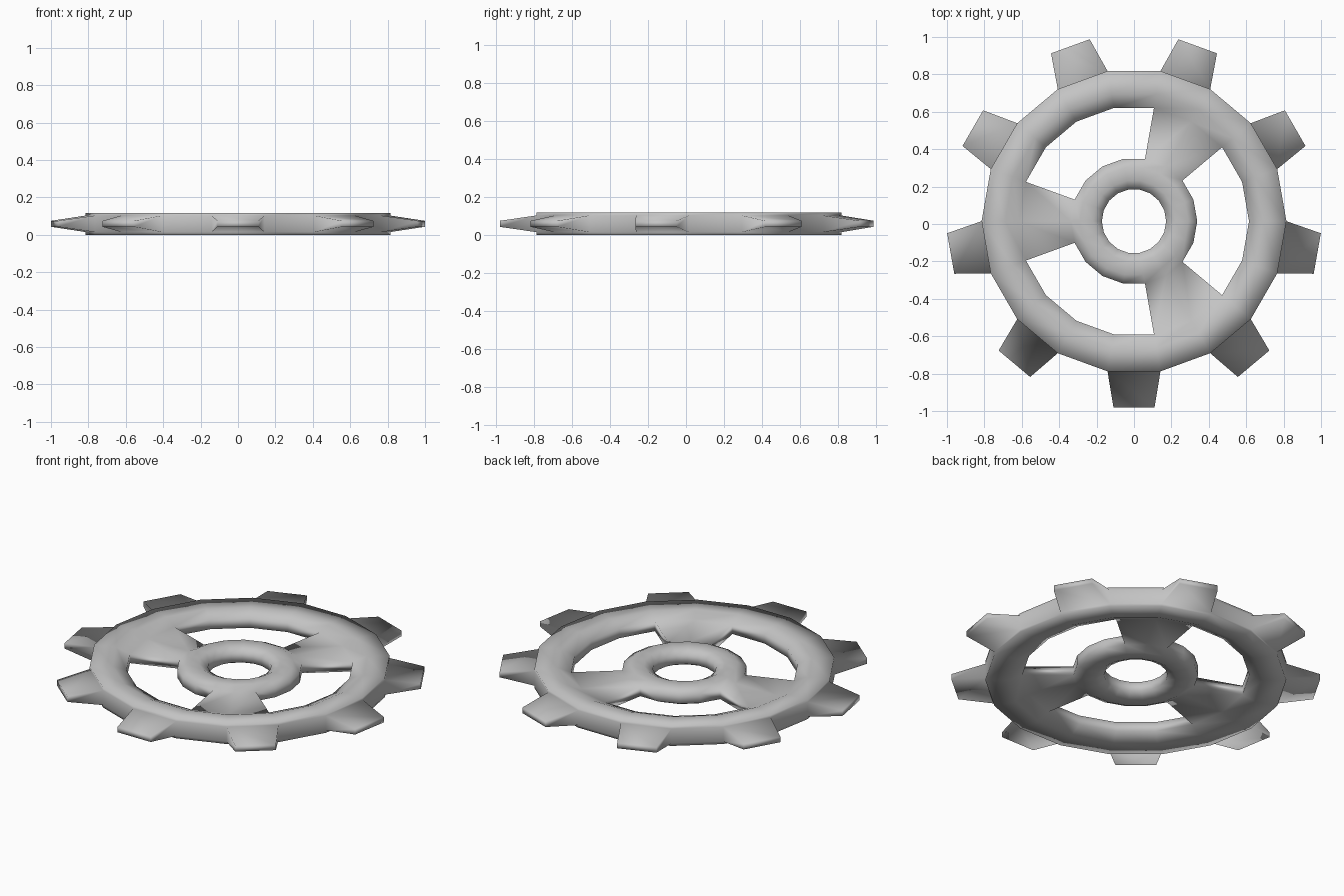
import bpy, bmesh
from math import sin, cos, radians

if "Cube" in bpy.data.objects:
    bpy.data.objects.remove(bpy.data.objects["Cube"])

SIDES = 18
STEP = 360 / SIDES
CENTRE_Y = 0.015
MID = 0.0585          # mid height of the wheel

metal = bpy.data.materials.new("grey_metal")
metal.use_nodes = True
grey = (0.55, 0.55, 0.55, 1)
metal.diffuse_color = grey
metal.node_tree.nodes["Principled BSDF"].inputs["Base Color"].default_value = grey

bm = bmesh.new()


def ring(radius, height):
    """One polygon ring of vertices around the axle."""
    return [bm.verts.new((radius * cos(radians(STEP * k)),
                          radius * sin(radians(STEP * k)) + CENTRE_Y,
                          MID + height)) for k in range(SIDES)]


def is_spoke(k):
    return k % 6 in (2, 3)


def is_tooth(k):
    return k % 2 == 1


def strip(a, b, keep=lambda k: True):
    """Quads between two rings, in the sectors that are kept."""
    for k in range(SIDES):
        if keep(k):
            n = (k + 1) % SIDES
            bm.faces.new((a[k], a[n], b[n], b[k]))


# Half profiles from the outer wall inwards: (radius, half height)
rim_profile = [(0.815, 0.044), (0.815, MID), (0.69, MID), (0.615, 0.028)]
hub_profile = [(0.338, 0.028), (0.29, 0.052), (0.22, 0.052), (0.172, 0.028)]

rims, hubs = [], []
for side in (1, -1):
    rim = [ring(r, side * h) for r, h in rim_profile]
    hub = [ring(r, side * h) for r, h in hub_profile]
    for loops in (rim, hub):
        for a, b in zip(loops, loops[1:]):
            strip(a, b)
    # Spoke top or bottom
    strip(rim[-1], hub[0], is_spoke)
    rims.append(rim)
    hubs.append(hub)

# Walls: outer rim between teeth, window walls, axle hole
strip(rims[0][0], rims[1][0], lambda k: not is_tooth(k))
strip(rims[0][-1], rims[1][-1], lambda k: not is_spoke(k))
strip(hubs[0][0], hubs[1][0], lambda k: not is_spoke(k))
strip(hubs[0][-1], hubs[1][-1])

# Spoke sides
for k in range(SIDES):
    if is_spoke(k) != is_spoke(k - 1):
        bm.faces.new((rims[0][-1][k], rims[1][-1][k], hubs[1][0][k], hubs[0][0][k]))

# Tapered teeth growing from the outer wall
for k in filter(is_tooth, range(SIDES)):
    n = (k + 1) % SIDES
    a = radians(STEP * (k + 0.5))
    base = [rims[0][0][k], rims[0][0][n], rims[1][0][n], rims[1][0][k]]
    tip = []
    for w, h in ((-0.11, 0.016), (0.11, 0.016), (0.11, -0.016), (-0.11, -0.016)):
        tip.append(bm.verts.new((0.995 * cos(a) - w * sin(a),
                                 0.995 * sin(a) + w * cos(a) + CENTRE_Y, MID + h)))
    for i in range(4):
        j = (i + 1) % 4
        bm.faces.new((base[i], base[j], tip[j], tip[i]))
    bm.faces.new(tip)

bmesh.ops.recalc_face_normals(bm, faces=bm.faces)
for face in bm.faces:
    face.smooth = True

mesh = bpy.data.meshes.new("gear_wheel")
bm.to_mesh(mesh)
bm.free()
mesh.materials.append(metal)
bpy.context.collection.objects.link(bpy.data.objects.new("gear_wheel", mesh))
